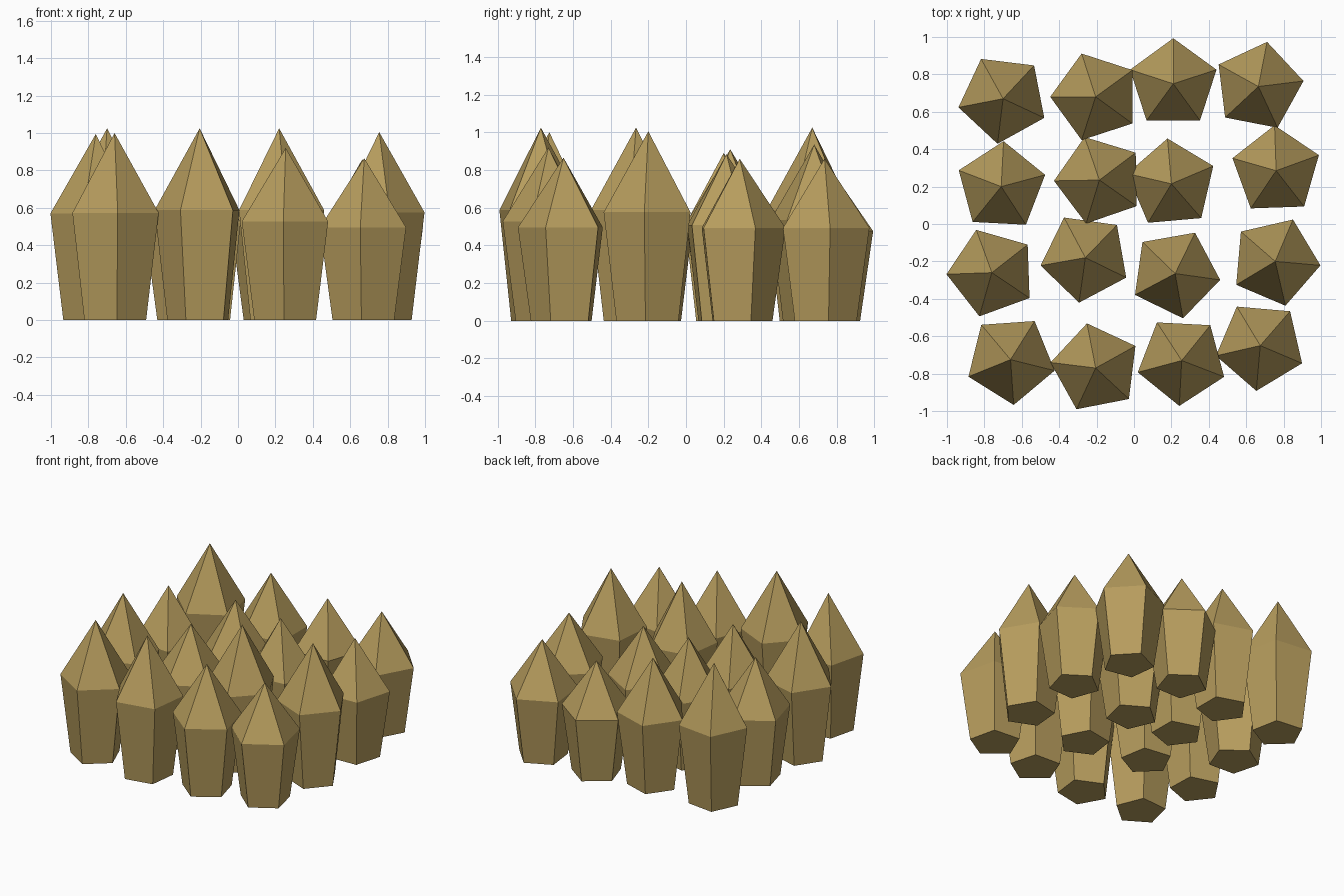
import bpy
import bmesh
from math import cos, sin, radians, tau

SIDES = 5
BASE_RADIUS = 0.174
SHOULDER_RADIUS = 0.243
SHOULDER_RATIO = 0.573  # shoulder height as a share of the full height

# Remove the default cube
default = bpy.data.objects.get("Cube")
if default:
    bpy.data.objects.remove(default, do_unlink=True)

# One flat straw-brown colour
wood = bpy.data.materials.new("straw_brown")
wood.use_nodes = True
colour = (0.47, 0.335, 0.11, 1.0)
wood.diffuse_color = colour
shader = wood.node_tree.nodes["Principled BSDF"]
shader.inputs["Base Color"].default_value = colour
shader.inputs["Roughness"].default_value = 0.9


def ring(bm, radius, height, turn):
    """Add one level pentagon of vertices."""
    angles = [radians(turn) + tau * i / SIDES for i in range(SIDES)]
    return [bm.verts.new((radius * cos(a), radius * sin(a), height)) for a in angles]


def make_spike(name, x, y, height, turn):
    """Pentagonal stake: flaring shaft, then a pointed tip."""
    bm = bmesh.new()
    base = ring(bm, BASE_RADIUS, 0, turn)
    shoulder = ring(bm, SHOULDER_RADIUS, height * SHOULDER_RATIO, turn)
    tip = bm.verts.new((0, 0, height))
    bm.faces.new(base[::-1])
    for i in range(SIDES):
        j = (i + 1) % SIDES
        bm.faces.new((base[i], base[j], shoulder[j], shoulder[i]))
        bm.faces.new((shoulder[i], shoulder[j], tip))
    mesh = bpy.data.meshes.new(name)
    bm.to_mesh(mesh)
    bm.free()
    mesh.materials.append(wood)
    spike = bpy.data.objects.new(name, mesh)
    spike.location = (x, y, 0)
    bpy.context.collection.objects.link(spike)


# Each spike: x, y, height, turn in degrees
rows = {
    "back": [(-0.70, 0.67, 1.025, 47), (-0.205, 0.68, 0.935, 36),
             (0.21, 0.75, 0.83, 18), (0.665, 0.735, 0.86, 7)],
    "mid_back": [(-0.71, 0.20, 0.89, 15), (-0.185, 0.235, 0.91, 37),
                 (0.20, 0.215, 0.885, 23), (0.76, 0.285, 0.86, 20)],
    "mid_front": [(-0.76, -0.26, 0.995, 38), (-0.26, -0.18, 0.87, 46),
                  (0.22, -0.265, 1.025, 64), (0.755, -0.20, 1.005, 67)],
    "front": [(-0.66, -0.725, 1.0, 58), (-0.205, -0.77, 1.025, 29),
              (0.255, -0.73, 0.92, 51), (0.675, -0.65, 0.865, 49)],
}
for row_name, spikes in rows.items():
    for number, spec in enumerate(spikes, 1):
        make_spike(f"{row_name}_spike_{number}", *spec)
